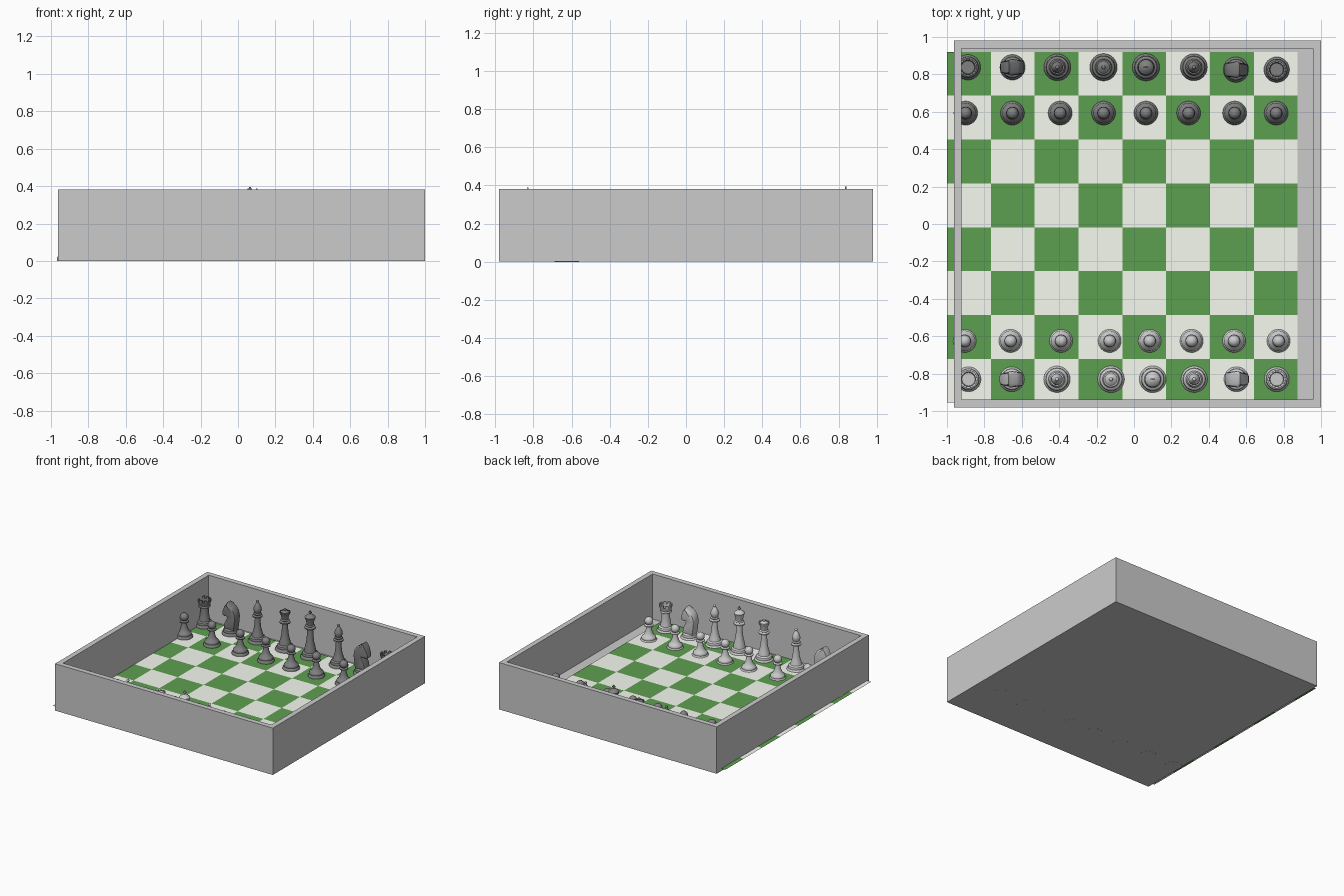
import bpy, bmesh
from math import pi, cos, sin
from mathutils import Matrix, Vector

if "Cube" in bpy.data.objects:
    bpy.data.objects.remove(bpy.data.objects["Cube"])


def material(name, rgb):
    m = bpy.data.materials.new(name)
    m.diffuse_color = (*rgb, 1)
    m.use_nodes = True
    m.node_tree.nodes["Principled BSDF"].inputs["Base Color"].default_value = m.diffuse_color
    return m


GREEN = material("green", (0.11, 0.35, 0.08))
CREAM = material("cream", (0.92, 0.96, 0.87))
DARK = material("dark", (0.22, 0.22, 0.22))


def add_object(name, mesh, loc=(0, 0, 0), flip=False):
    ob = bpy.data.objects.new(name, mesh)
    ob.location = loc
    if flip:
        ob.rotation_euler.z = pi
    bpy.context.collection.objects.link(ob)
    return ob


def box(bm, centre, size, angle=0.0):
    bmesh.ops.create_cube(bm, size=1, matrix=Matrix.Rotation(angle, 4, 'Z')
                          @ Matrix.Translation(centre) @ Matrix.Diagonal((*size, 1)))


def lathe(bm, profile, steps=32):
    vs = [bm.verts.new((r, 0, z)) for r, z in profile]
    es = [bm.edges.new(p) for p in zip(vs, vs[1:])]
    bmesh.ops.spin(bm, geom=vs + es, cent=(0, 0, 0), axis=(0, 0, 1),
                   angle=2 * pi, steps=steps, use_merge=False)
    bmesh.ops.remove_doubles(bm, verts=bm.verts, dist=1e-5)


def ball(r, z, start=-0.9, n=8):
    angles = [start + (pi / 2 - start) * i / n for i in range(n + 1)]
    return [(r * cos(a) if i < n else 0, z + r * sin(a)) for i, a in enumerate(angles)]


def finish(bm, name):
    bmesh.ops.recalc_face_normals(bm, faces=bm.faces)
    for f in bm.faces:
        f.smooth = True
    for e in bm.edges:
        e.smooth = e.calc_face_angle(0) < 0.6
    mesh = bpy.data.meshes.new(name)
    bm.to_mesh(mesh)
    bm.free()
    return mesh


def foot(r):
    # stepped round foot shared by every piece
    return [(0, 0), (r, 0), (r * 1.0, 0.012), (r * 0.96, 0.022), (r * 0.84, 0.03),
            (r * 0.86, 0.038), (r * 0.8, 0.048), (r * 0.62, 0.056)]


def pawn():
    bm = bmesh.new()
    lathe(bm, foot(0.064) + [(0.03, 0.075), (0.022, 0.1), (0.019, 0.125), (0.034, 0.132),
                             (0.034, 0.138), (0.02, 0.144)] + ball(0.032, 0.17))
    return bm


def rook():
    bm = bmesh.new()
    lathe(bm, foot(0.068) + [(0.037, 0.08), (0.032, 0.12), (0.031, 0.16), (0.044, 0.168),
                             (0.044, 0.176), (0.04, 0.182), (0.048, 0.212), (0.038, 0.212),
                             (0.035, 0.188), (0, 0.188)])
    # battlements
    for i in range(8):
        box(bm, (0.043, 0, 0.22), (0.011, 0.02, 0.02), i * pi / 4)
    return bm


def bishop():
    bm = bmesh.new()
    lathe(bm, foot(0.072) + [(0.036, 0.085), (0.027, 0.12), (0.022, 0.17), (0.02, 0.205),
                             (0.038, 0.213), (0.038, 0.22), (0.024, 0.226), (0.031, 0.232),
                             (0.031, 0.237), (0.022, 0.243), (0.031, 0.265), (0.03, 0.282),
                             (0.018, 0.31), (0.008, 0.324)] + ball(0.011, 0.334))
    return bm


def queen():
    bm = bmesh.new()
    lathe(bm, foot(0.073) + [(0.039, 0.085), (0.029, 0.12), (0.024, 0.17), (0.021, 0.22),
                             (0.04, 0.228), (0.04, 0.236), (0.025, 0.243), (0.034, 0.25),
                             (0.025, 0.258), (0.028, 0.28), (0.041, 0.312), (0.033, 0.312),
                             (0.026, 0.318), (0.009, 0.327)] + ball(0.01, 0.333))
    # crown points
    for i in range(10):
        box(bm, (0.037, 0, 0.314), (0.007, 0.012, 0.01), i * pi / 5)
    return bm


def king():
    bm = bmesh.new()
    lathe(bm, foot(0.073) + [(0.04, 0.09), (0.03, 0.13), (0.025, 0.18), (0.022, 0.235),
                             (0.042, 0.243), (0.042, 0.252), (0.026, 0.26), (0.036, 0.267),
                             (0.027, 0.275), (0.03, 0.3), (0.041, 0.334), (0.036, 0.34),
                             (0.02, 0.352), (0.006, 0.358), (0, 0.358)])
    # finial
    box(bm, (0, 0, 0.37), (0.009, 0.009, 0.03))
    box(bm, (0, 0, 0.372), (0.024, 0.009, 0.008))
    return bm


def knight():
    bm = bmesh.new()
    # horse head outline facing -x, extruded and bevelled
    outline = [(-0.045, 0.05), (-0.036, 0.1), (-0.012, 0.152), (-0.05, 0.145), (-0.066, 0.158),
               (-0.064, 0.178), (-0.042, 0.222), (-0.03, 0.245), (-0.018, 0.265),
               (-0.004, 0.247), (0.026, 0.232), (0.05, 0.2), (0.06, 0.155),
               (0.054, 0.1), (0.046, 0.05)]
    face = bm.faces.new([bm.verts.new((x, -0.037, z)) for x, z in outline])
    out = bmesh.ops.extrude_face_region(bm, geom=[face])
    bmesh.ops.translate(bm, vec=(0, 0.074, 0),
                        verts=[g for g in out["geom"] if isinstance(g, bmesh.types.BMVert)])
    # narrow the snout and ears
    for v in bm.verts:
        v.co.y *= 0.68 if v.co.x < -0.045 and v.co.z > 0.12 or v.co.z > 0.25 else 1
    rim = [e for e in bm.edges if abs(e.verts[0].co.y - e.verts[1].co.y) < 0.03]
    bmesh.ops.bevel(bm, geom=rim, offset=0.01, segments=2, affect='EDGES', profile=0.5)
    lathe(bm, foot(0.068) + [(0, 0.058)])
    return bm


# tray: floor slab with four walls
bm = bmesh.new()
X0, X1, Y, H, T = -0.963, 1.0, 0.98, 0.382, 0.042
loops = []
for inset, z in ((0, 0), (0, H), (T, H), (T, 0.015)):
    a, b, c = X0 + inset, X1 - inset, Y - inset
    loops.append([bm.verts.new(p) for p in ((a, -c, z), (b, -c, z), (b, c, z), (a, c, z))])
for lo, hi in zip(loops, loops[1:]):
    for i in range(4):
        bm.faces.new((lo[i], lo[(i + 1) % 4], hi[(i + 1) % 4], hi[i]))
bm.faces.new(loops[0])
bm.faces.new(loops[-1])
tray = finish(bm, "tray")
for p in tray.polygons:
    p.use_smooth = False
add_object("tray", tray)

# chequered board, a flat sheet offset to the left
bm = bmesh.new()
S = 0.2344
bmesh.ops.create_grid(bm, x_segments=8, y_segments=8, size=4 * S,
                      matrix=Matrix.Translation((-0.0625, -0.0175, 0.02)))
for f in bm.faces:
    c = f.calc_center_median()
    f.material_index = (round((c.x + 0.0625) / S - 0.5) + round((c.y + 0.0175) / S - 0.5)) % 2
mesh = bpy.data.meshes.new("board")
bm.to_mesh(mesh)
bm.free()
mesh.materials.append(CREAM)
mesh.materials.append(GREEN)
add_object("board", mesh)

# the two sets of pieces
makers = dict(pawn=pawn, rook=rook, knight=knight, bishop=bishop, queen=queen, king=king)
light = {k: finish(f(), k) for k, f in makers.items()}
dark = {}
for k, m in light.items():
    dark[k] = m.copy()
    dark[k].materials.append(DARK)

order = ["rook", "knight", "bishop", "queen", "king", "bishop", "knight", "rook"]
rows = [
    ("dark", dark, order, 0.838, 0.01, (-0.888, -0.65, -0.41, -0.163, 0.064, 0.32, 0.545, 0.763)),
    ("dark", dark, ["pawn"] * 8, 0.593, 0.01, (-0.9, -0.65, -0.395, -0.163, 0.064, 0.292, 0.538, 0.76)),
    ("light", light, ["pawn"] * 8, -0.625, -0.0005, (-0.905, -0.66, -0.39, -0.13, 0.084, 0.308, 0.535, 0.773)),
    ("light", light, order, -0.83, 0.003, (-0.885, -0.653, -0.412, -0.123, 0.1, 0.322, 0.548, 0.763)),
]
for shade, meshes, kinds, y, z, xs in rows:
    for i, (kind, x) in enumerate(zip(kinds, xs)):
        dy = -0.013 if shade == "dark" and i > 5 and kind != "pawn" else 0
        add_object(f"{shade}_{kind}_{i + 1}", meshes[kind], (x, y + dy, z), kind == "knight" and x > 0)
